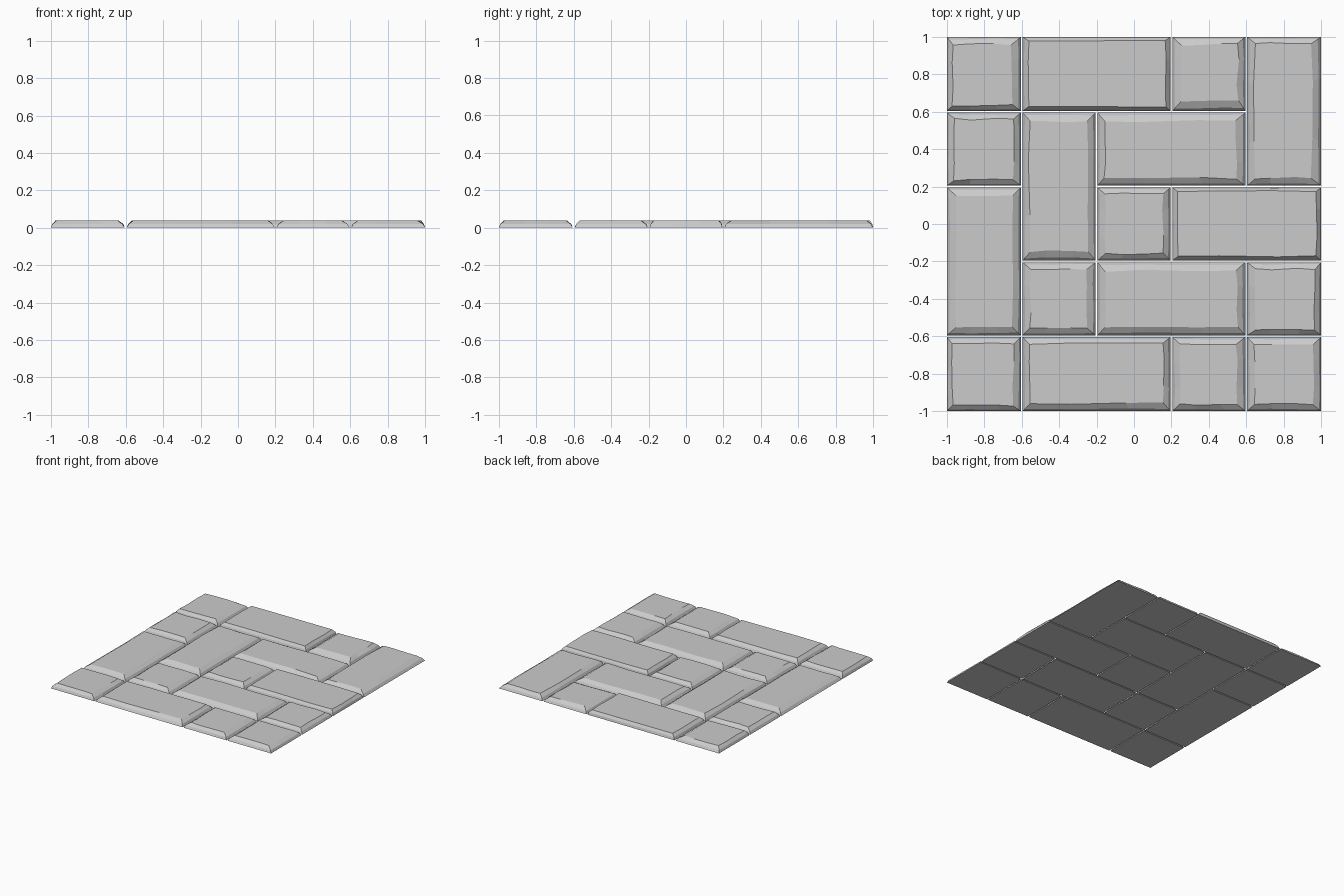
import bpy, bmesh, random
from mathutils import Vector

if "Cube" in bpy.data.objects:
    bpy.data.objects.remove(bpy.data.objects["Cube"])

random.seed(4)
CELL, GAP, HEIGHT = 0.4, 0.005, 0.04

# stones: column, row (from the bottom left), width, depth in cells,
# then bevel width in hundredths: left, right, bottom, top
STONES = [
    (0, 4, 1, 1, (3, 5, 3, 4)), (1, 4, 2, 1, (3, 2.5, 2.2, 2)),
    (3, 4, 1, 1, (5, 4, 5, 4)), (4, 3, 1, 2, (4, 5, 4, 3.5)),
    (0, 3, 1, 1, (3.5, 4, 3, 3.5)), (1, 2, 1, 2, (3.5, 4.5, 5, 4.5)),
    (2, 3, 2, 1, (4, 5, 4, 4.5)), (0, 1, 1, 2, (4.5, 4.5, 4, 4)),
    (2, 2, 1, 1, (4, 4, 3.5, 3.5)), (3, 2, 2, 1, (3, 2.5, 2.2, 2)),
    (1, 1, 1, 1, (4, 5, 3.5, 3.5)), (2, 1, 2, 1, (4, 4.5, 4, 4.5)),
    (4, 1, 1, 1, (4, 3.5, 3, 3.5)), (0, 0, 1, 1, (3, 4, 3, 3.5)),
    (1, 0, 2, 1, (4, 3.5, 4, 3.5)), (3, 0, 1, 1, (4, 4.5, 3.5, 3.5)),
    (4, 0, 1, 1, (4, 4, 4, 4)),
]


def outline(x0, x1, y0, y1):
    """Rectangle outline with two extra points along every side."""
    c = [Vector(p) for p in ((x0, y0), (x1, y0), (x1, y1), (x0, y1))]
    return [c[i].lerp(c[(i + 1) % 4], t) for i in range(4) for t in (0, 0.3, 0.72)]


def stone(index, col, row, w, d, bevel):
    # outer edges touch the border, inner edges leave half a joint
    x0 = -1 + col * CELL + (GAP if col else 0)
    x1 = -1 + (col + w) * CELL - (GAP if col + w < 5 else 0)
    y0 = -1 + row * CELL + (GAP if row else 0)
    y1 = -1 + (row + d) * CELL - (GAP if row + d < 5 else 0)
    l, r, b, t = (v / 100 for v in bevel)
    base = outline(x0, x1, y0, y1)
    top = outline(x0 + l, x1 - r, y0 + b, y1 - t)
    # hewn, uneven upper edge
    wob = 0.15 * (l + r + b + t) / 4
    top = [p + Vector((random.uniform(-wob, wob), random.uniform(-wob, wob))) for p in top]
    middle = [p.lerp(q, random.uniform(0.22, 0.34)) for p, q in zip(base, top)]

    bm = bmesh.new()
    rings = [[bm.verts.new((p.x, p.y, z)) for p in pts]
             for pts, z in ((base, 0), (middle, HEIGHT * 0.5), (top, HEIGHT))]
    n = len(base)
    for low, high in zip(rings, rings[1:]):
        for i in range(n):
            j = (i + 1) % n
            bm.faces.new((low[i], low[j], high[j], high[i]))
    bm.faces.new(rings[-1])
    bm.faces.new(rings[0][::-1])
    mesh = bpy.data.meshes.new(f"paving_stone_{index:02d}")
    bm.to_mesh(mesh)
    bm.free()
    obj = bpy.data.objects.new(mesh.name, mesh)
    bpy.context.collection.objects.link(obj)


for k, s in enumerate(STONES, 1):
    stone(k, *s)
